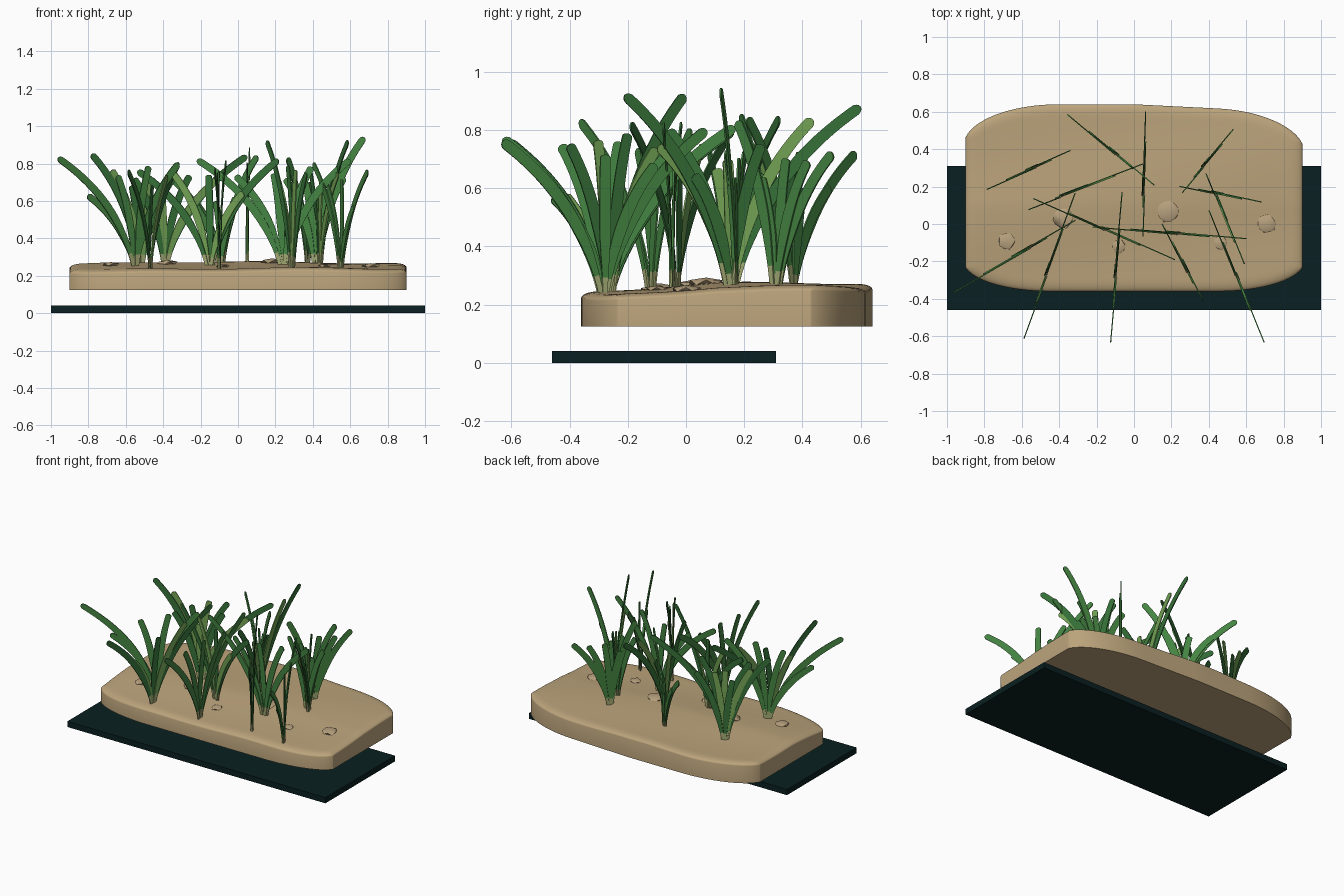
import bpy
import bmesh
import math
import random
from mathutils import Vector

random.seed(4)
cube = bpy.data.objects.get("Cube")
if cube:
    bpy.data.objects.remove(cube)


def make_material(name, red, green, blue):
    mat = bpy.data.materials.new(name)
    mat.use_nodes = True
    colour = (red, green, blue, 1)
    mat.diffuse_color = colour
    mat.node_tree.nodes["Principled BSDF"].inputs["Base Color"].default_value = colour
    return mat


SAND = make_material("sand", .5, .37, .2)
PEBBLE = make_material("pebble", .48, .36, .21)
TEAL = make_material("dark_teal", .003, .014, .015)
BLADE_COLOURS = [
    make_material("deep_green", .037, .165, .04),
    make_material("leaf_green", .06, .235, .055),
    make_material("light_green", .17, .36, .09),
    make_material("pale_stem", .36, .4, .17),
]
STEM = 3


def finish(name, bm, materials):
    bmesh.ops.recalc_face_normals(bm, faces=bm.faces)
    mesh = bpy.data.meshes.new(name)
    bm.to_mesh(mesh)
    bm.free()
    obj = bpy.data.objects.new(name, mesh)
    for mat in materials:
        mesh.materials.append(mat)
    bpy.context.collection.objects.link(obj)
    return obj


def smooth(obj, degrees):
    bpy.context.view_layer.objects.active = obj
    obj.select_set(True)
    bpy.ops.object.shade_smooth_by_angle(angle=math.radians(degrees))
    obj.select_set(False)


def smooth_step(a, b, x):
    t = max(0, min(1, (x - a) / (b - a)))
    return t * t * (3 - 2 * t)


# Flat base plate
bm = bmesh.new()
bmesh.ops.create_cube(bm, size=1)
for v in bm.verts:
    v.co = Vector((v.co.x * 2, v.co.y * .77 - .075, v.co.z * .04 + .02))
finish("base_plate", bm, [TEAL])


# Sand bed: wavy top with a rounded rim, straight sides and a flat underside
def ground(x, y):
    ripple = .004 * math.sin(7 * x + 3 * y) + .004 * math.sin(9 * y - 2 * x)
    return .264 + .07 * min(y, .1) - .014 * x * x + ripple


def corner(t):
    # quarter-ellipse fall-off towards the ends of the bed
    return 1 - math.sqrt(max(0, 1 - min(1, t) ** 2))


def front_edge(x):
    return -.36 + .16 * corner(max(0, abs(x) - .45) / .46)


def back_edge(x):
    if x < 0:
        return .64 - .22 * corner(max(0, -x - .4) / .51)
    return .64 - .05 * x - .21 * corner(max(0, x - .45) / .46)


bm = bmesh.new()
bmesh.ops.create_grid(bm, x_segments=60, y_segments=40, size=1)
for v in bm.verts:
    x = .9 * math.sin(v.co.x * math.pi / 2)
    v_share = (math.sin(v.co.y * math.pi / 2) + 1) / 2
    low, high = front_edge(x), back_edge(x)
    y = low + (high - low) * v_share
    rim = min(.9 - abs(x), y - low, high - y)
    drop = .02 * corner(1 - min(1, rim / .06))
    v.co = Vector((x, y, ground(x, y) - drop))
border = [e for e in bm.edges if e.is_boundary]
skirt = bmesh.ops.extrude_edge_only(bm, edges=border)
for v in skirt["geom"]:
    if isinstance(v, bmesh.types.BMVert):
        v.co.z = .125
bmesh.ops.holes_fill(bm, edges=[e for e in bm.edges if e.is_boundary], sides=0)
smooth(finish("sand_bed", bm, [SAND]), 40)

# Worn pebbles: x, y, radius
PEBBLES = [(-.68, -.09, .05), (-.38, .03, .06), (-.08, -.12, .04),
           (.18, .07, .065), (.46, -.1, .04), (.71, 0, .056)]
for x, y, radius in PEBBLES:
    bm = bmesh.new()
    bmesh.ops.create_icosphere(bm, subdivisions=1, radius=radius)
    for v in bm.verts:
        v.co *= random.uniform(.9, 1.1)
        v.co = Vector((v.co.x + x, v.co.y + y, v.co.z * .28 + ground(x, y) + .003))
    smooth(finish("pebble", bm, [PEBBLE]), 60)


# Grass: each plant is a fan of flat blades lying in one upright plane
def blade_width(t):
    body = .018 + .024 * smooth_step(0, .45, t) - .005 * smooth_step(.5, 1, t)
    cap = max(0, (t - .97) / .03)
    return body * math.sqrt(max(.02, 1 - cap * cap))


def add_blade(bm, base, along, reach, rise, start, colour):
    """One curved ribbon, bending outward along the fan direction."""
    up = Vector((0, 0, 1))
    origin = base + along * start
    bend = origin + along * reach * .18 + up * rise * .62
    tip = base + along * reach + up * rise
    steps = [i / 18 for i in range(18)] + [.97, .98, .99, .996, 1]
    previous = None
    for t in steps:
        point = origin * (1 - t) ** 2 + bend * 2 * t * (1 - t) + tip * t * t
        tangent = ((bend - origin) * (1 - t) + (tip - bend) * t).normalized()
        side = along.cross(up).cross(tangent) * blade_width(t) / 2
        pair = [bm.verts.new(point - side), bm.verts.new(point + side)]
        if previous:
            face = bm.faces.new((previous[0], previous[1], pair[1], pair[0]))
            face.material_index = STEM if t < .12 else colour
        previous = pair


# Plants: x, y, fan angle, reach and tip height at each end
PLANTS = [
    (-.52, .31, 24, -.29, .85, .19, .72),
    (-.09, .37, -40, -.34, .72, .25, .84),
    (.05, .16, 88, -.22, .8, .44, .88),
    (.42, .17, -12, -.17, .72, .26, .94),
    (.44, .15, -68, -.12, .75, .39, .92),
    (.37, .31, 50, -.17, .83, .25, .72),
    (-.39, .15, 21, -.18, .72, .47, .84),
    (-.55, -.12, 30, -.48, .83, .27, .8),
    (-.15, -.03, -24, -.42, .76, .4, .82),
    (.24, -.05, -5, -.46, .82, .36, .82),
    (-.47, -.27, 70, -.36, .76, .46, .8),
    (-.1, -.28, 85, -.35, .77, .45, .81),
    (.29, -.26, -63, -.29, .92, .16, .75),
    (.55, -.28, -68, -.38, .8, .38, .76),
]
BLADES = 5
for number, (x, y, degrees, left, left_z, right, right_z) in enumerate(PLANTS):
    turn = math.radians(degrees)
    along = Vector((math.cos(turn), math.sin(turn), 0))
    across = Vector((-along.y, along.x, 0))
    foot = Vector((x, y, ground(x, y) - .015))
    bm = bmesh.new()
    for i in range(BLADES):
        t = i / (BLADES - 1)
        inner = 0 < i < BLADES - 1
        tip_z = left_z + (right_z - left_z) * t
        if inner:
            tip_z -= random.uniform(.02, .2)
        base = foot + across * .003 * ((i * 2) % BLADES - 2)
        colour = (number + i) % 2 + (1 if inner and i % 2 else 0)
        add_blade(bm, base, along, left + (right - left) * t,
                  tip_z - foot.z, (t - .5) * .025, colour)
    plant = finish("grass_plant", bm, BLADE_COLOURS)
    thick = plant.modifiers.new("thickness", "SOLIDIFY")
    thick.thickness = .006
    thick.offset = 0
